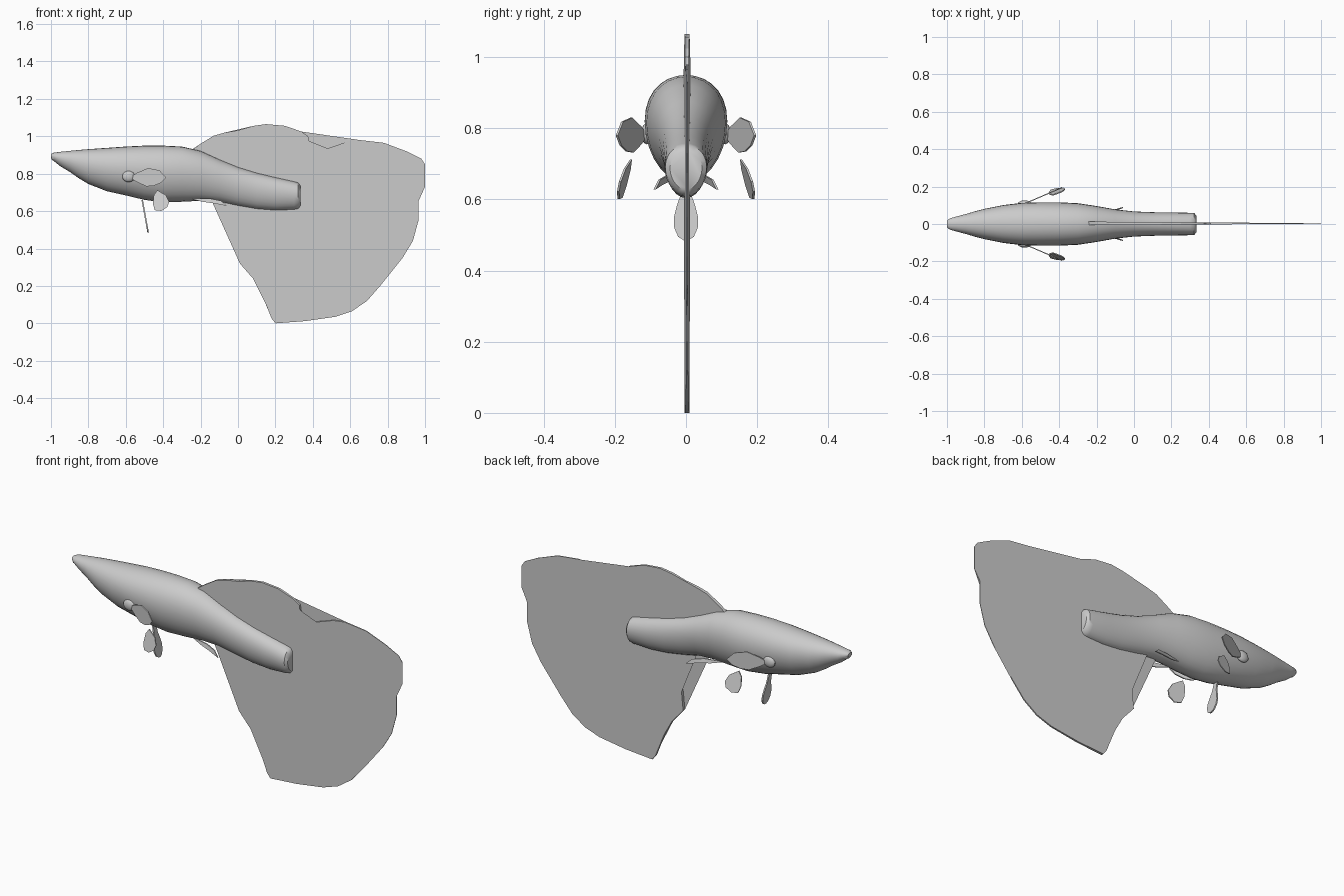
import bpy, bmesh
from math import sin, cos, pi

if "Cube" in bpy.data.objects:
    bpy.data.objects.remove(bpy.data.objects["Cube"])


def make(name, bm, smooth=True):
    bmesh.ops.recalc_face_normals(bm, faces=bm.faces)
    me = bpy.data.meshes.new(name)
    bm.to_mesh(me)
    bm.free()
    ob = bpy.data.objects.new(name, me)
    bpy.context.collection.objects.link(ob)
    if smooth:
        bpy.ops.object.select_all(action='DESELECT')
        bpy.context.view_layer.objects.active = ob
        ob.select_set(True)
        bpy.ops.object.shade_smooth_by_angle(angle=0.7)
    return ob


def plate(name, front, back):
    """Thin closed plate between two matching outlines."""
    bm = bmesh.new()
    a = [bm.verts.new(p) for p in front]
    b = [bm.verts.new(p) for p in back]
    n = len(a)
    caps = [bm.faces.new(a), bm.faces.new(b[::-1])]
    for i in range(n):
        j = (i + 1) % n
        bm.faces.new((a[i], b[i], b[j], a[j]))
    bmesh.ops.triangulate(bm, faces=caps)
    return make(name, bm, False)


# Body: elliptical rings (x, top z, bottom z, half width)
rings = [(-1, .905, .882, .018), (-.985, .912, .868, .03), (-.95, .917, .84, .04),
         (-.9, .922, .81, .053), (-.85, .927, .775, .068), (-.8, .931, .745, .081),
         (-.7, .938, .706, .101), (-.6, .945, .684, .113), (-.5, .95, .66, .116),
         (-.4, .95, .647, .116), (-.3, .945, .65, .111), (-.2, .922, .655, .096),
         (-.1, .876, .65, .078), (0, .835, .629, .067), (.1, .804, .612, .063),
         (.2, .78, .604, .061), (.3, .758, .608, .06), (.322, .752, .613, .058),
         (.334, .735, .628, .045)]
SEG = 28
bm = bmesh.new()
loops = []
for x, top, bot, w in rings:
    c, h = (top + bot) / 2, (top - bot) / 2
    # fuller flanks slightly above the middle
    loops.append([bm.verts.new((x, w * cos(2 * pi * i / SEG),
                                c + h * sin(2 * pi * i / SEG) + .12 * h * cos(2 * pi * i / SEG) ** 2))
                  for i in range(SEG)])
for r0, r1 in zip(loops, loops[1:]):
    for i in range(SEG):
        j = (i + 1) % SEG
        bm.faces.new((r0[i], r0[j], r1[j], r1[i]))
bm.faces.new(loops[0])
bm.faces.new(loops[-1][::-1])
make("body", bm)

# Dorsal and tail fin: one large sheet thinning toward the rear
outline = [(-.26, .92), (-.24, .932), (-.2, .96), (-.13, 1.003), (-.07, 1.02), (0, 1.032),
           (.08, 1.055), (.15, 1.065), (.25, 1.056), (.34, 1.025), (.375, 1.0), (.385, .935),
           (.41, .91), (.48, .935), (.58, .97), (.65, .98), (.78, .965), (.9, .92),
           (.98, .88), (1, .85), (1, .73), (.965, .675), (.965, .55), (.935, .44),
           (.88, .35), (.81, .3), (.76, .2), (.69, .12), (.61, .065), (.52, .035),
           (.36, .012), (.2, 0), (.18, .025), (.13, .15), (.08, .24), (.01, .32),
           (.02, .42), (.06, .53), (.075, .61), (.05, .66), (-.1, .78)]


def half(x):
    return .001 + .007 * (1 - x)


plate("dorsal_and_tail_fin",
      [(x, .003 - half(x), z) for x, z in outline],
      [(x, .003 + half(x), z) for x, z in outline])

# Paired fins as outlines, mirrored left and right
pectoral = [(-.58, .78), (-.54, .805), (-.48, .83), (-.42, .818), (-.385, .78),
            (-.41, .752), (-.45, .735), (-.49, .732), (-.54, .755)]
lower = [(-.45, .685), (-.432, .712), (-.385, .685), (-.368, .65), (-.378, .622),
         (-.41, .601), (-.445, .605), (-.455, .64)]
anal = [(-.26, .03, .668), (-.15, .055, .667), (-.09, .075, .655), (-.06, .088, .628),
        (-.12, .07, .64), (-.19, .05, .65)]
pairs = {
    "pectoral_fin": [(x, .115 + .43 * (x + .57), z) for x, z in pectoral],
    "lower_side_fin": [(x, .158 + .27 * (.71 - z) + .22 * (x + .42), z) for x, z in lower],
    "anal_fin": anal,
}
T = .003
for name, pts in pairs.items():
    for side, s in (("left", -1), ("right", 1)):
        plate(f"{name}_{side}", [(x, s * (y - T), z) for x, y, z in pts],
              [(x, s * (y + T), z) for x, y, z in pts])

# Belly fin: leaf on a thin stem, hanging under the body
leaf = [(.66, .012), (.61, .016), (.585, .025), (.55, .034), (.52, .033), (.495, .022), (.485, .006)]
leaf = [(y, z) for z, y in leaf] + [(-y, z) for z, y in leaf[::-1]]
plate("belly_fin",
      [(-.512 + .18 * (.66 - z) - .004, y, z) for y, z in leaf],
      [(-.512 + .18 * (.66 - z) + .004, y, z) for y, z in leaf])


# Fin root bumps and lip
def bump(name, loc, size):
    bm = bmesh.new()
    bmesh.ops.create_uvsphere(bm, u_segments=14, v_segments=8, radius=1)
    for v in bm.verts:
        v.co = [v.co[i] * size[i] + loc[i] for i in range(3)]
    make(name, bm)


for side, s in (("left", -1), ("right", 1)):
    bump(f"fin_root_{side}", (-.585, s * .11, .785), (.035, .016, .03))
bump("lip", (-.978, 0, .885), (.022, .03, .017))
